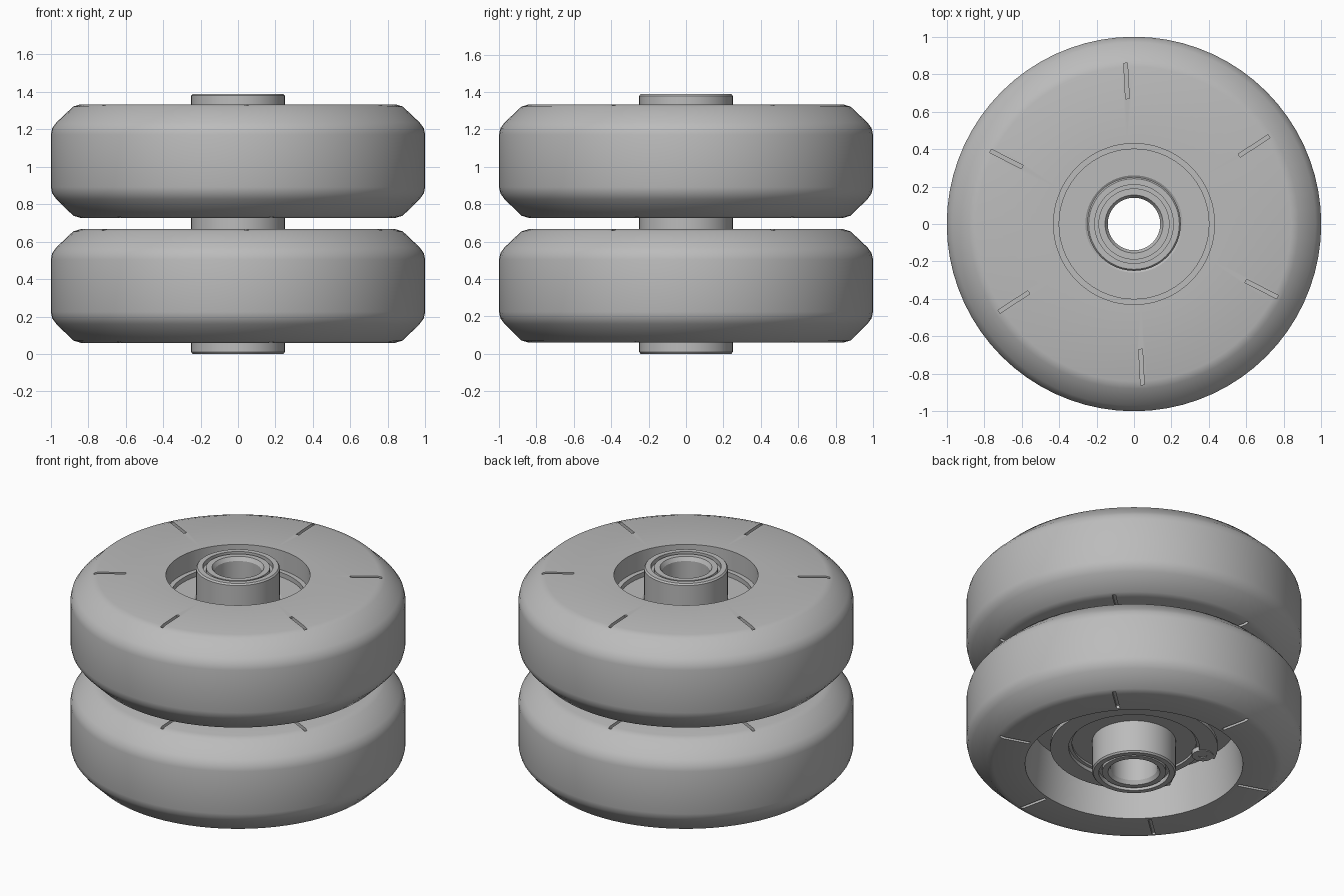
import bpy, bmesh, math

if "Cube" in bpy.data.objects:
    bpy.data.objects.remove(bpy.data.objects["Cube"], do_unlink=True)

SEGMENTS = 72
PITCH = 0.667          # spacing between the two wheels
TOTAL = 1.39

grey = bpy.data.materials.new("plain_grey")
grey.use_nodes = True
grey.diffuse_color = (0.5, 0.5, 0.5, 1)
grey.node_tree.nodes["Principled BSDF"].inputs["Base Color"].default_value = (0.5, 0.5, 0.5, 1)


def add_object(name, bm):
    bmesh.ops.recalc_face_normals(bm, faces=bm.faces)
    mesh = bpy.data.meshes.new(name)
    bm.to_mesh(mesh)
    bm.free()
    mesh.materials.append(grey)
    obj = bpy.data.objects.new(name, mesh)
    bpy.context.collection.objects.link(obj)
    return obj


def select_only(obj):
    bpy.ops.object.select_all(action="DESELECT")
    obj.select_set(True)
    bpy.context.view_layer.objects.active = obj


def smooth(obj, degrees=28):
    select_only(obj)
    bpy.ops.object.shade_smooth_by_angle(angle=math.radians(degrees))


def lathe(name, profile):
    """Spin a closed (radius, height) outline around z."""
    bm = bmesh.new()
    rings = []
    for i in range(SEGMENTS):
        a = 2 * math.pi * i / SEGMENTS
        rings.append([bm.verts.new((r * math.cos(a), r * math.sin(a), z)) for r, z in profile])
    n = len(profile)
    for i in range(SEGMENTS):
        p, q = rings[i], rings[(i + 1) % SEGMENTS]
        for j in range(n):
            k = (j + 1) % n
            bm.faces.new((p[j], q[j], q[k], p[k]))
    return add_object(name, bm)


def groove_cutter(levels):
    """Six thin radial bars at each (height, start angle)."""
    bm = bmesh.new()
    for z, start in levels:
        for k in range(6):
            a = math.radians(start + 60 * k)
            for v in bmesh.ops.create_cube(bm, size=1)["verts"]:
                x, y = 0.765 + v.co.x * 0.19, v.co.y * 0.02
                v.co = (x * math.cos(a) - y * math.sin(a),
                        x * math.sin(a) + y * math.cos(a), z + v.co.z * 0.04)
    cutter = add_object("groove_cutter", bm)
    cutter.hide_render = True
    return cutter


def retaining_ring(name, z, thick=0.025):
    """Open flat ring with a pierced lug at each end."""
    bm = bmesh.new()
    steps, start, end = 48, -156, 156
    rows = []
    for i in range(steps + 1):
        a = math.radians(start + (end - start) * i / steps)
        rows.append([bm.verts.new((r * math.cos(a), r * math.sin(a), h))
                     for r, h in ((0.39, z), (0.5, z), (0.5, z + thick), (0.39, z + thick))])
    for p, q in zip(rows, rows[1:]):
        for j in range(4):
            k = (j + 1) % 4
            bm.faces.new((p[j], q[j], q[k], p[k]))
    bm.faces.new(rows[0])
    bm.faces.new(rows[-1])
    for angle in (start + 3, end - 3):
        a = math.radians(angle)
        cx, cy = 0.42 * math.cos(a), 0.42 * math.sin(a)
        loops = []
        for i in range(16):
            t = 2 * math.pi * i / 16
            loops.append([bm.verts.new((cx + r * math.cos(t), cy + r * math.sin(t), h))
                          for r, h in ((0.025, z - 0.004), (0.065, z - 0.004),
                                       (0.065, z + thick), (0.025, z + thick))])
        for i in range(16):
            p, q = loops[i], loops[(i + 1) % 16]
            for j in range(4):
                k = (j + 1) % 4
                bm.faces.new((p[j], q[j], q[k], p[k]))
    return add_object(name, bm)


# Outline of one wheel: tread, upper pocket, bore, lower pocket
wheel_profile = [
    (0.84, 0.06), (0.88, 0.072), (0.97, 0.16), (0.992, 0.19), (1, 0.225),
    (1, 0.505), (0.992, 0.54), (0.97, 0.57), (0.88, 0.655), (0.84, 0.667),
    (0.43, 0.667), (0.43, 0.54), (0.40, 0.54), (0.40, 0.51), (0.26, 0.51),
    (0.245, 0.50), (0.245, 0.215), (0.37, 0.215), (0.37, 0.20), (0.41, 0.20),
    (0.41, 0.36), (0.62, 0.36), (0.65, 0.06)]

for index, label in enumerate(("lower", "upper")):
    lift = index * PITCH
    wheel = lathe(label + "_wheel", [(r, z + lift) for r, z in wheel_profile])
    cutter = groove_cutter([(0.667 + lift, 33), (0.06 + lift, 42)])
    mod = wheel.modifiers.new("grooves", "BOOLEAN")
    mod.operation, mod.solver, mod.object = "DIFFERENCE", "EXACT", cutter
    select_only(wheel)
    bpy.ops.object.modifier_apply(modifier=mod.name)
    bpy.data.objects.remove(cutter, do_unlink=True)
    smooth(wheel)
    smooth(retaining_ring(label + "_retaining_ring", 0.175 + lift))

# Hollow hub with a grooved end face, mirrored top to bottom
hub_end = [(0.14, 0.03), (0.155, 0.006), (0.19, 0.006), (0.19, 0.03),
           (0.21, 0.03), (0.21, 0), (0.242, 0), (0.25, 0.01)]
hub = lathe("hub_tube", hub_end + [(r, TOTAL - z) for r, z in reversed(hub_end)])
smooth(hub)
